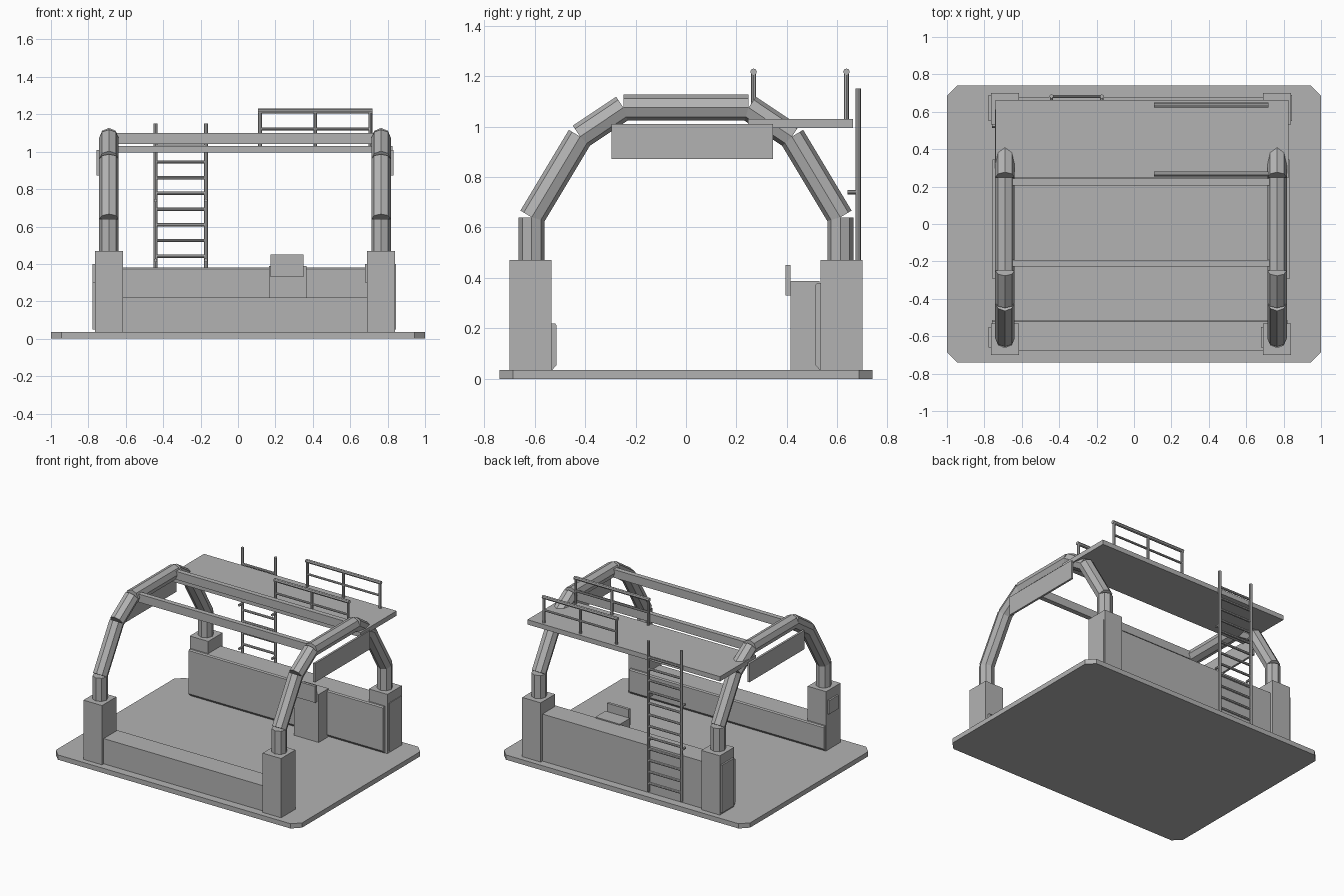
import bpy, bmesh, math
from mathutils import Vector

if "Cube" in bpy.data.objects:
    bpy.data.objects.remove(bpy.data.objects["Cube"], do_unlink=True)

grey = bpy.data.materials.new("plain grey")
grey.use_nodes = True
colour = (0.45, 0.45, 0.45, 1)
grey.diffuse_color = colour
grey.node_tree.nodes["Principled BSDF"].inputs["Base Color"].default_value = colour


def finish(name, bm):
    bmesh.ops.recalc_face_normals(bm, faces=bm.faces)
    mesh = bpy.data.meshes.new(name)
    bm.to_mesh(mesh)
    bm.free()
    mesh.materials.append(grey)
    obj = bpy.data.objects.new(name, mesh)
    bpy.context.collection.objects.link(obj)
    return obj


def box(name, x, y, z):
    """Box from (low, high) pairs on each axis."""
    bm = bmesh.new()
    bmesh.ops.create_cube(bm, size=1)
    for v in bm.verts:
        v.co = [lo + (c + 0.5) * (hi - lo) for c, (lo, hi) in zip(v.co, (x, y, z))]
    return finish(name, bm)


def extrude(name, points, vector):
    """Closed outline pushed along a vector."""
    bm = bmesh.new()
    face = bm.faces.new([bm.verts.new(p) for p in points])
    made = bmesh.ops.extrude_face_region(bm, geom=[face])["geom"]
    bmesh.ops.translate(bm, vec=vector, verts=[g for g in made if isinstance(g, bmesh.types.BMVert)])
    return finish(name, bm)


def add_prism(bm, a, b, radius, sides):
    """Straight many-sided bar between two points."""
    a, b = Vector(a), Vector(b)
    axis = (b - a).normalized()
    u = Vector((1, 0, 0)) if abs(axis.x) < 0.9 else Vector((0, 1, 0))
    w = axis.cross(u)
    rings = []
    for p in (a, b):
        turns = [math.tau * i / sides for i in range(sides)]
        rings.append([bm.verts.new(p + radius * (u * math.cos(t) + w * math.sin(t))) for t in turns])
    for i in range(sides):
        j = (i + 1) % sides
        bm.faces.new((rings[0][i], rings[0][j], rings[1][j], rings[1][i]))
    bm.faces.new(rings[0][::-1])
    bm.faces.new(rings[1])


def bars(name, pairs, radius, sides=8):
    bm = bmesh.new()
    for a, b in pairs:
        add_prism(bm, a, b, radius, sides)
    return finish(name, bm)


# Floor slab with clipped corners
X, Y, C, FLOOR = 1.0, 0.74, 0.055, 0.035
outline = []
for sx, sy in ((1, 1), (-1, 1), (-1, -1), (1, -1)):
    corner = [(sx * X, sy * (Y - C), 0), (sx * (X - C), sy * Y, 0)]
    outline += corner if sx * sy > 0 else corner[::-1]
extrude("floor_slab", outline, (0, 0, FLOOR))

# Four pillars
SIDES = {"right": -0.69, "left": 0.765}
for side, cx in SIDES.items():
    for end, s in (("front", -1), ("back", 1)):
        ys = sorted((s * 0.533, s * 0.70))
        box(f"{end}_{side}_pillar", (cx - 0.075, cx + 0.075), ys, (FLOOR, 0.47))
    # Access covers on the pillars
    box(f"front_{side}_cover", (cx - 0.087, cx - 0.07), (-0.66, -0.55), (0.30, 0.40))
box("back_right_cover", (-0.777, -0.76), (0.55, 0.69), (0.05, 0.40))
box("back_left_cover", (0.83, 0.845), (0.55, 0.69), (0.05, 0.40))

# Low front wall and high back wall, inner edges chamfered
for name, s, top in (("front_wall", -1, 0.22), ("back_wall", 1, 0.38)):
    profile = [(0.68, FLOOR), (0.53, FLOOR), (0.513, 0.055), (0.513, top - 0.008), (0.52, top), (0.68, top)]
    extrude(name, [(-0.76, s * y, z) for y, z in profile], (1.58, 0, 0))

# Control desk with screen
box("control_desk", (0.165, 0.365), (0.415, 0.53), (FLOOR, 0.388))
box("control_screen", (0.175, 0.35), (0.395, 0.415), (0.33, 0.45))

# Segmented arches, square-cut so the outer joints open
half = [(-0.612, 0.45), (-0.612, 0.64), (-0.42, 0.96), (-0.248, 1.075)]
path = half + [(-y, z) for y, z in reversed(half)]
for side, cx in SIDES.items():
    pts = [(cx, y, z) for y, z in path]
    bars(f"{side}_arch", list(zip(pts, pts[1:])), 0.052)

# Cross beams between the arches
for end, y in (("front", -0.21), ("back", 0.225)):
    box(f"{end}_beam", (-0.69, 0.765), (y - 0.018, y + 0.018), (1.04, 1.10))

# Walkway and hanging side boards
box("walkway", (-0.74, 0.825), (0.245, 0.662), (0.995, 1.03))
box("right_board", (-0.757, -0.742), (-0.295, 0.345), (0.872, 1.01))
box("left_board", (0.817, 0.832), (-0.295, 0.345), (0.872, 1.01))

# Guard rails
for end, y in (("front", 0.268), ("back", 0.636)):
    x0, x1 = 0.118, 0.708
    posts = [((x, y, 1.03), (x, y, 1.215)) for x in (x0, (x0 + x1) / 2, x1)]
    bars(f"{end}_rail_posts", posts, 0.01)
    bars(f"{end}_top_rail", [((x0 - 0.01, y, 1.217), (x1 + 0.01, y, 1.217))], 0.013)
    bars(f"{end}_middle_rail", [((x0, y, 1.122), (x1, y, 1.122))], 0.008)

# Ladder
LX, LY = (-0.441, -0.172), 0.682
bars("ladder_stiles", [((x, LY, 0.045), (x, LY, 1.15)) for x in LX], 0.011)
heights = [0.105 + 0.084 * i for i in range(12)]
bars("ladder_rungs", [((LX[0], LY, z), (LX[1], LY, z)) for z in heights], 0.009)
bars("ladder_brackets", [((x, 0.64, z), (x, LY, z)) for x in LX for z in (0.42, 0.74)], 0.009)
